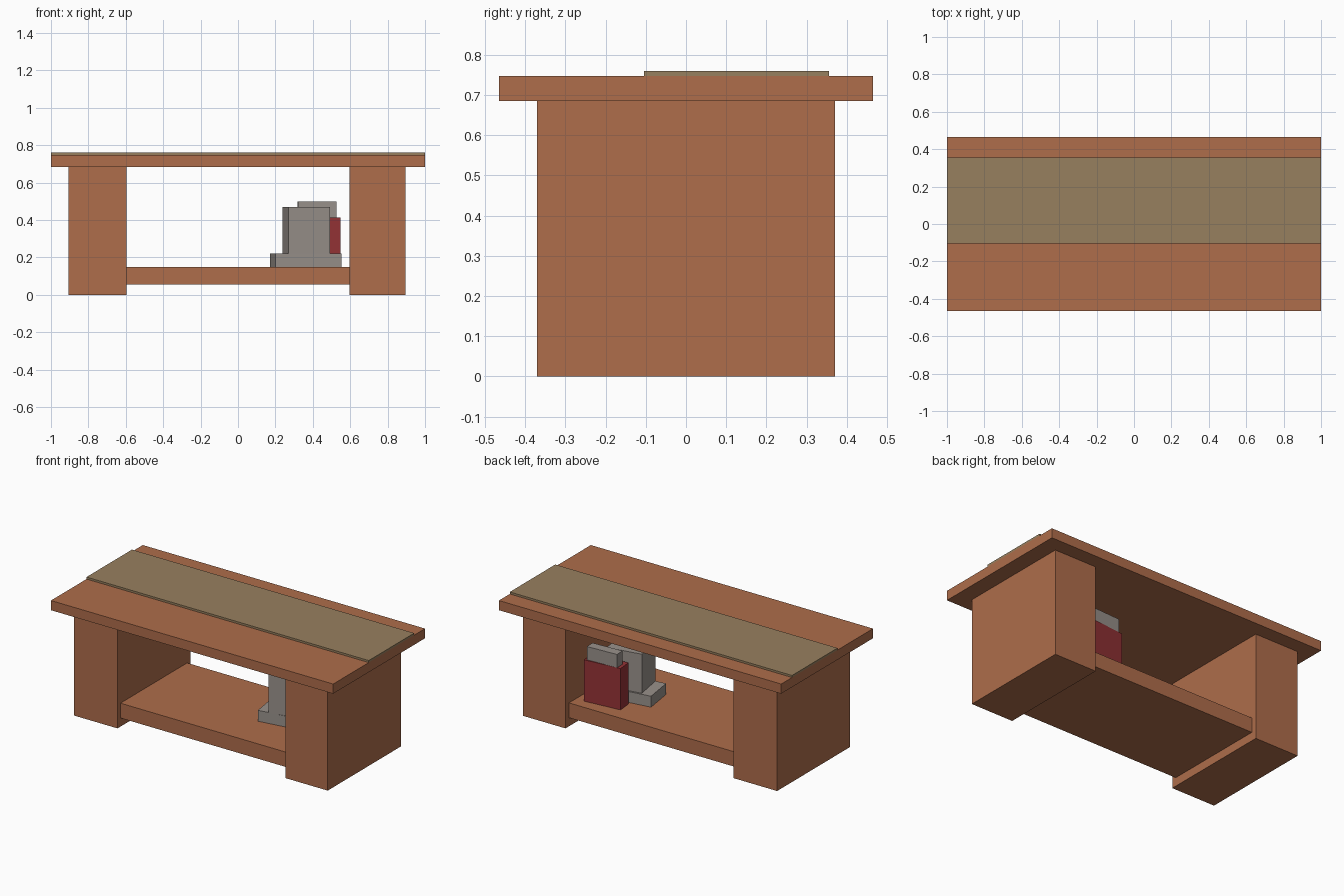
import bpy, bmesh, math
from mathutils import Matrix, Vector

if "Cube" in bpy.data.objects:
    bpy.data.objects.remove(bpy.data.objects["Cube"])


def material(name, rgb):
    m = bpy.data.materials.new(name)
    m.diffuse_color = (*rgb, 1.0)
    m.use_nodes = True
    m.node_tree.nodes["Principled BSDF"].inputs["Base Color"].default_value = m.diffuse_color
    return m


wood = material("warm_wood", (0.425, 0.153, 0.070))
cloth = material("tan_cloth", (0.313, 0.214, 0.113))
grey = material("grey_cover", (0.318, 0.285, 0.260))
red = material("dark_red_cover", (0.30, 0.033, 0.037))


def box(name, lo, hi, mat, turn=0.0):
    """Box between two corners, turned about its front left bottom corner."""
    size = Vector(hi) - Vector(lo)
    bm = bmesh.new()
    bmesh.ops.create_cube(bm, size=1.0)
    bmesh.ops.translate(bm, verts=bm.verts, vec=(0.5, 0.5, 0.5))
    bmesh.ops.scale(bm, verts=bm.verts, vec=size)
    bmesh.ops.rotate(bm, verts=bm.verts, cent=(0, 0, 0),
                     matrix=Matrix.Rotation(math.radians(turn), 3, 'Z'))
    mesh = bpy.data.meshes.new(name)
    bm.to_mesh(mesh)
    bm.free()
    mesh.materials.append(mat)
    ob = bpy.data.objects.new(name, mesh)
    ob.location = lo
    bpy.context.collection.objects.link(ob)
    return ob


# Table: top, runner, two solid legs and the low shelf between them
box("table_top", (-1, -0.465, 0.685), (1, 0.465, 0.747), wood)
box("table_runner", (-1, -0.105, 0.747), (1, 0.355, 0.76), cloth)
box("left_leg", (-0.905, -0.37, 0), (-0.595, 0.37, 0.685), wood)
box("right_leg", (0.595, -0.37, 0), (0.895, 0.37, 0.685), wood)
box("shelf", (-0.595, -0.34, 0.055), (0.595, 0.335, 0.15), wood)

# Things on the shelf, each slightly turned
box("lying_block", (0.20, -0.085, 0.15), (0.558, 0.112, 0.22), grey, 8.5)
box("standing_block", (0.27, -0.075, 0.22), (0.494, 0.11, 0.47), grey, 10)
box("red_block", (0.303, 0.149, 0.15), (0.548, 0.243, 0.415), red, 5.3)
box("top_block", (0.32, 0.185, 0.415), (0.526, 0.245, 0.50), grey, 3)
